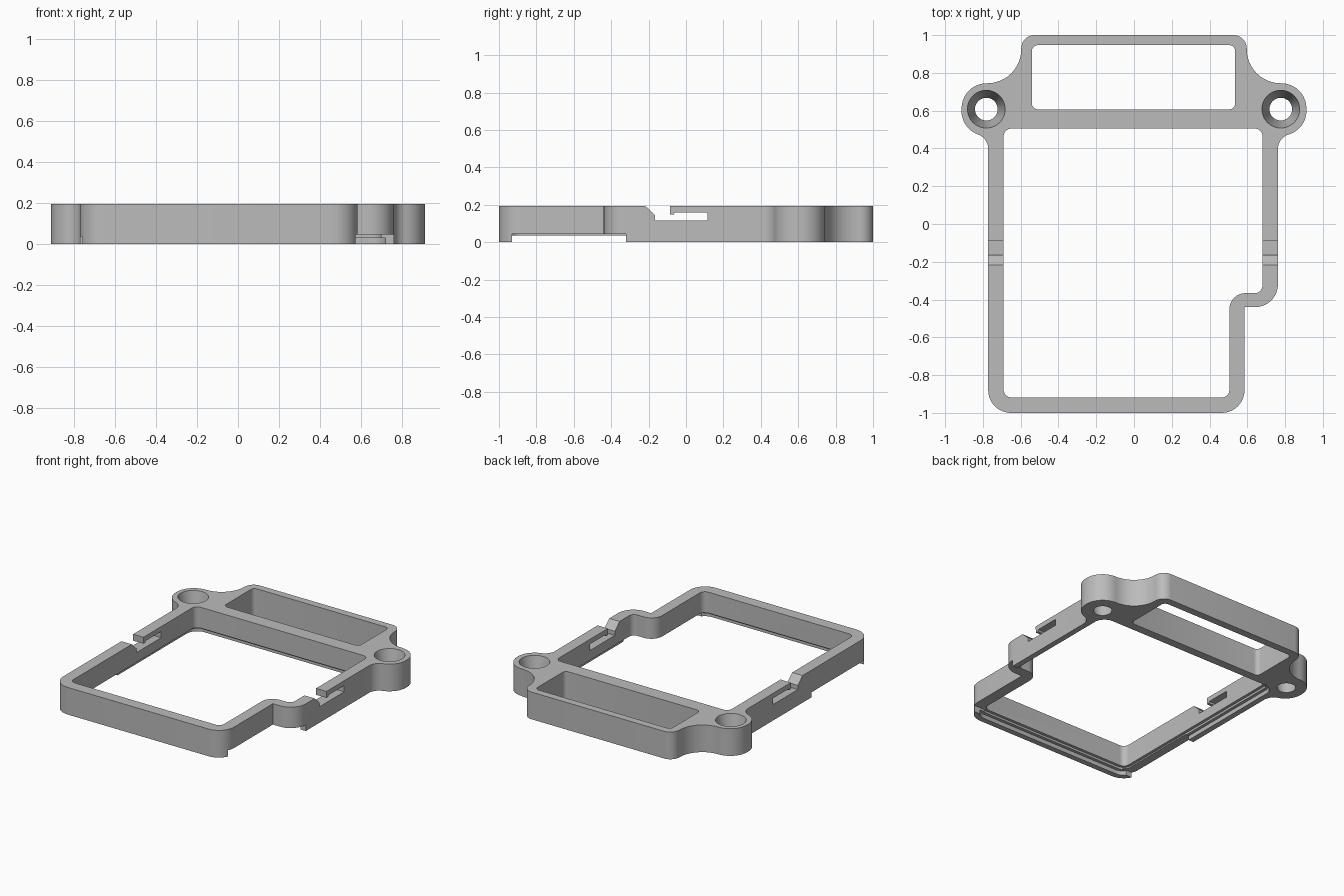
import bpy, bmesh, math
from mathutils import Vector

cube = bpy.data.objects.get("Cube")
if cube:
    bpy.data.objects.remove(cube, do_unlink=True)

H = 0.195

grey = bpy.data.materials.new("plain grey")
grey.use_nodes = True
grey.diffuse_color = (0.5, 0.5, 0.5, 1)
grey.node_tree.nodes["Principled BSDF"].inputs["Base Color"].default_value = (0.5, 0.5, 0.5, 1)


def rounded(corners, steps=10):
    """Outline from (x, y, radius) corners, each replaced by a fillet arc."""
    out = []
    n = len(corners)
    for i, (x, y, r) in enumerate(corners):
        p = Vector((x, y))
        a = (Vector(corners[i - 1][:2]) - p).normalized()
        b = (Vector(corners[(i + 1) % n][:2]) - p).normalized()
        if r <= 0:
            out.append(p)
            continue
        half = a.angle(b) / 2
        centre = p + (a + b).normalized() * (r / math.sin(half))
        start = p + a * (r / math.tan(half)) - centre
        end = p + b * (r / math.tan(half)) - centre
        sweep = start.angle_signed(end)
        for k in range(steps + 1):
            t = -sweep * k / steps
            c, s = math.cos(t), math.sin(t)
            out.append(centre + Vector((start.x * c - start.y * s, start.x * s + start.y * c)))
    return out


def loft(name, lower, upper):
    """Closed solid between two matching rings of 3D points."""
    bm = bmesh.new()
    lo = [bm.verts.new(p) for p in lower]
    hi = [bm.verts.new(p) for p in upper]
    bm.faces.new(lo[::-1])
    bm.faces.new(hi)
    n = len(lo)
    for i in range(n):
        j = (i + 1) % n
        bm.faces.new((lo[i], lo[j], hi[j], hi[i]))
    bmesh.ops.recalc_face_normals(bm, faces=bm.faces)
    mesh = bpy.data.meshes.new(name)
    bm.to_mesh(mesh)
    bm.free()
    mesh.materials.append(grey)
    obj = bpy.data.objects.new(name, mesh)
    bpy.context.collection.objects.link(obj)
    return obj


def prism(name, outline, z0, z1):
    return loft(name, [(p[0], p[1], z0) for p in outline], [(p[0], p[1], z1) for p in outline])


def block(name, x0, x1, y0, y1, z0, z1):
    return prism(name, [(x0, y0), (x1, y0), (x1, y1), (x0, y1)], z0, z1)


def cut(target, cutter):
    mod = target.modifiers.new("cut", 'BOOLEAN')
    mod.operation = 'DIFFERENCE'
    mod.solver = 'EXACT'
    mod.object = cutter
    bpy.context.view_layer.objects.active = target
    bpy.ops.object.modifier_apply(modifier=mod.name)
    bpy.data.objects.remove(cutter, do_unlink=True)


# Outer body: back housing, two screw ears, side walls and the stepped front corner
def ear_side(wall):
    return [(wall, 0.455, 0.08), (0.913, 0.505, 0.13), (0.913, 0.745, 0.133),
            (0.597, 0.745, 0.18), (0.597, 1.0, 0.07)]


right_ear = [(-x, y, r) for x, y, r in reversed(ear_side(0.772))]
body = [(-0.772, -1.0, 0.12), (0.585, -1.0, 0.12), (0.585, -0.44, 0),
        (0.762, -0.44, 0.12)] + ear_side(0.762) + right_ear
frame = prism("frame", rounded(body), 0, H)


# Main opening, grown by d for the stepped ledge beneath it
def opening(d):
    c = 0.04 + d
    return rounded([(-0.69 - d, -0.918 - d, c), (0.505 + d, -0.918 - d, c),
                    (0.505 + d, -0.366 - d, 0.085 - d), (0.68 + d, -0.366 - d, c),
                    (0.68 + d, 0.505 + d, c), (-0.69 - d, 0.505 + d, c)])


cut(frame, prism("opening_cutter", opening(0), -0.1, 0.3))
cut(frame, prism("upper_ledge_cutter", opening(0.02), -0.1, 0.045))
cut(frame, prism("lower_ledge_cutter", opening(0.042), -0.1, 0.03))

# Rear window
window = [(-0.54, 0.607, 0.03), (0.535, 0.607, 0.03), (0.535, 0.947, 0.03), (-0.54, 0.947, 0.03)]
cut(frame, prism("window_cutter", rounded(window, 5), -0.1, 0.3))

# Tapered screw holes
for x in (-0.782, 0.777):
    def ring(r, z):
        return [(x + r * math.cos(math.tau * k / 48), 0.608 + r * math.sin(math.tau * k / 48), z)
                for k in range(48)]
    cut(frame, loft("screw_hole_cutter", ring(0.04, -H / 2), ring(0.12, H * 1.5)))

# Hooked clip slots through both side walls
slot = [(-0.245, 0.22), (-0.165, 0.145), (-0.165, 0.115), (0.115, 0.115), (0.115, 0.16),
        (-0.06, 0.16), (-0.066, 0.148), (-0.085, 0.148), (-0.087, 0.22)]
for x0, x1 in ((-0.85, -0.6), (0.6, 0.85)):
    cut(frame, loft("slot_cutter", [(x0, y, z) for y, z in slot], [(x1, y, z) for y, z in slot]))

# Low cutaways under the front half of the side walls
cut(frame, block("left_cutaway", 0.45, 1, -0.93, -0.32, -0.1, 0.045))
cut(frame, block("right_cutaway", -1, -0.6, -0.93, -0.32, -0.1, 0.036))

bpy.ops.object.select_all(action='DESELECT')
frame.select_set(True)
bpy.context.view_layer.objects.active = frame
bpy.ops.object.shade_smooth_by_angle(angle=math.radians(30))
